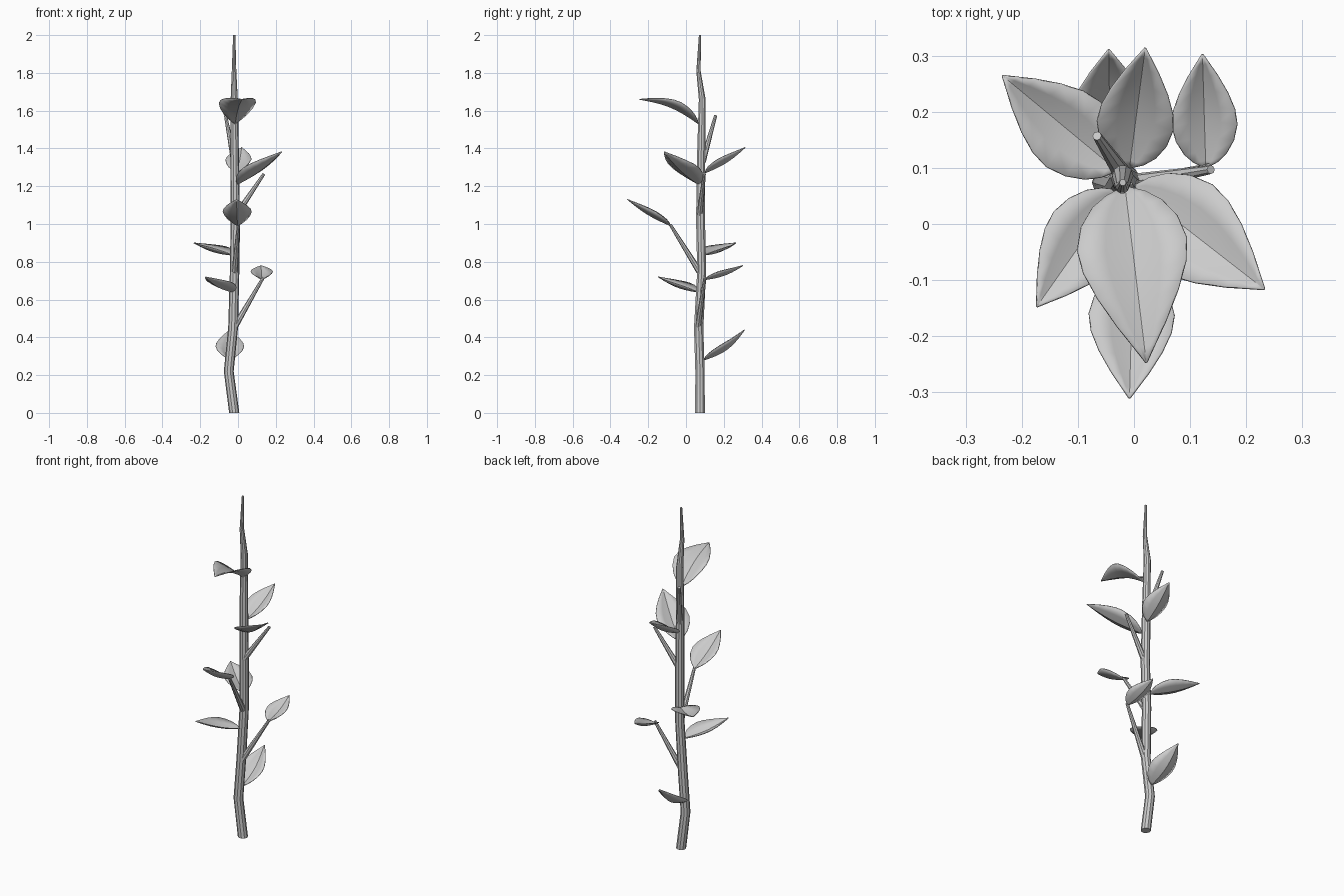
import bpy, bmesh, math
from mathutils import Vector

if "Cube" in bpy.data.objects:
    bpy.data.objects.remove(bpy.data.objects["Cube"])


def finish(bm, name, angle=35):
    bmesh.ops.recalc_face_normals(bm, faces=bm.faces)
    mesh = bpy.data.meshes.new(name)
    bm.to_mesh(mesh)
    bm.free()
    ob = bpy.data.objects.new(name, mesh)
    bpy.context.collection.objects.link(ob)
    bpy.ops.object.select_all(action='DESELECT')
    ob.select_set(True)
    bpy.context.view_layer.objects.active = ob
    bpy.ops.object.shade_smooth_by_angle(angle=math.radians(angle))
    return ob


def tube(name, points, radii, sides=10, level=False):
    """Tapered tube through points; level keeps the rings horizontal."""
    pts = [Vector(p) for p in points]
    bm = bmesh.new()
    rings = []
    for i, (p, r) in enumerate(zip(pts, radii)):
        d = (pts[min(i + 1, len(pts) - 1)] - pts[max(i - 1, 0)]).normalized()
        if level:
            d = Vector((0, 0, 1))
        u = d.cross(Vector((0, 1, 0))).normalized()
        v = d.cross(u)
        rings.append([bm.verts.new(p + r * (u * math.cos(a) + v * math.sin(a)))
                      for a in (2 * math.pi * k / sides for k in range(sides))])
    for a, b in zip(rings, rings[1:]):
        for k in range(sides):
            n = (k + 1) % sides
            bm.faces.new((a[k], a[n], b[n], b[k]))
    bm.faces.new(rings[0])
    bm.faces.new(rings[-1])
    return finish(bm, name)


# (position along the leaf, fraction of the half width)
OUTLINE = [(0, .03), (.06, .36), (.14, .64), (.26, .88), (.4, 1),
           (.53, .94), (.67, .74), (.82, .44), (.92, .2), (1, .012)]


def leaf(name, base, tip, half, bow, rise):
    """Cupped leaf: bow bends the midrib, rise lifts the edges above it."""
    base, tip = Vector(base), Vector(tip)
    d = tip - base
    side = d.cross(Vector((0, 0, 1))).normalized()
    up = side.cross(d).normalized()
    bm = bmesh.new()
    rows = []
    for t, w in OUTLINE:
        mid = base + d * t + up * bow * math.sin(math.pi * t)
        rows.append([bm.verts.new(mid + side * half * w * s + up * rise * w * abs(s) ** 1.25)
                     for s in (-1, -.5, 0, .5, 1)])
    for a, b in zip(rows, rows[1:]):
        for k in range(4):
            bm.faces.new((a[k], a[k + 1], b[k + 1], b[k]))
    ob = finish(bm, name, 30)
    mod = ob.modifiers.new("thickness", 'SOLIDIFY')
    mod.thickness = .004
    mod.offset = 0


# main stem
tube("stem",
     [(-.02, .074, 0), (-.049, .074, .22), (-.026, .067, .45), (-.018, .083, .75),
      (-.014, .077, 1.02), (-.018, .08, 1.35), (-.02, .086, 1.66), (-.021, .066, 1.81),
      (-.02, .074, 2)],
     [.027, .026, .026, .025, .025, .023, .019, .012, .006], level=True)

# side twigs: start, end
twigs = [((-.015, .064, .46), (.133, .1, .715)),
         ((-.017, .07, .75), (.002, -.082, .995)),
         ((-.008, .072, 1.05), (.137, .097, 1.265)),
         ((-.02, .088, 1.33), (-.066, .157, 1.575))]
for i, (a, b) in enumerate(twigs):
    tube(f"twig_{i + 1}", [a, b], [.017, .008], 8)

# leaves: base, tip, half width, midrib bow, edge rise
leaves = [((-.042, .095, .28), (-.045, .31, .44), .075, -.028, .038),
          ((-.028, .06, .64), (-.173, -.147, .72), .072, -.015, .03),
          ((.128, .1, .705), (.122, .302, .78), .058, -.014, .028),
          ((-.03, .095, .835), (-.234, .264, .9), .075, -.014, .032),
          ((-.002, -.08, .99), (-.008, -.31, 1.13), .076, -.012, .034),
          ((-.002, .066, 1.21), (.232, -.116, 1.383), .09, -.014, .034),
          ((-.008, .1, 1.27), (.02, .313, 1.405), .068, -.014, .034),
          ((-.016, .066, 1.53), (.022, -.247, 1.66), .098, .024, .042)]
for i, args in enumerate(leaves):
    leaf(f"leaf_{i + 1}", *args)
